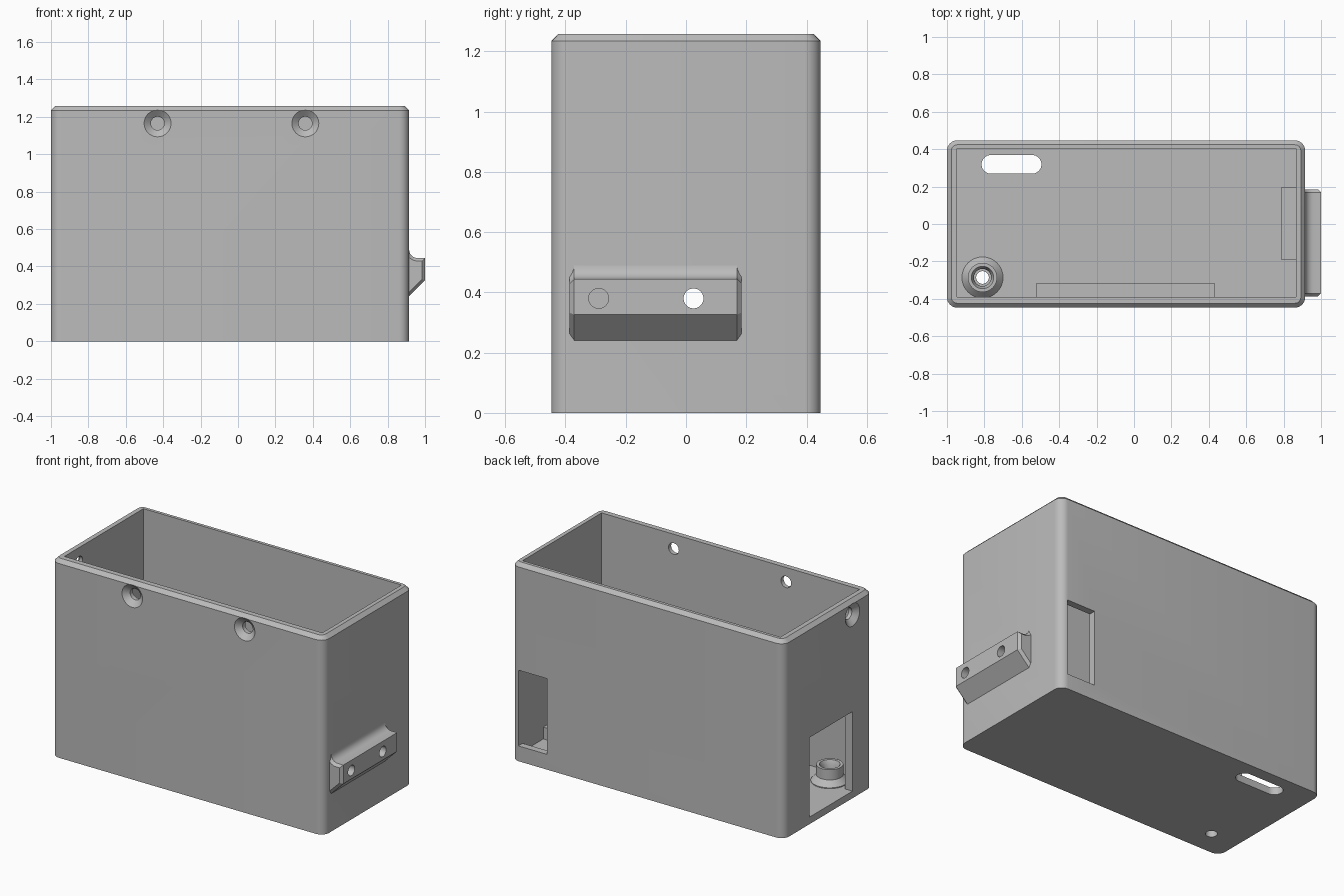
import bpy, bmesh, math
from mathutils import Matrix, Vector

cube = bpy.data.objects.get("Cube")
if cube:
    bpy.data.objects.remove(cube, do_unlink=True)

grey = bpy.data.materials.new("plain grey")
grey.use_nodes = True
GREY = (0.5, 0.5, 0.5, 1)
grey.diffuse_color = GREY
grey.node_tree.nodes["Principled BSDF"].inputs["Base Color"].default_value = GREY


def finish(name, bm):
    bmesh.ops.recalc_face_normals(bm, faces=bm.faces)
    mesh = bpy.data.meshes.new(name)
    bm.to_mesh(mesh)
    bm.free()
    mesh.materials.append(grey)
    obj = bpy.data.objects.new(name, mesh)
    bpy.context.collection.objects.link(obj)
    return obj


def box_mesh(lo, hi):
    bm = bmesh.new()
    lo, hi = Vector(lo), Vector(hi)
    bmesh.ops.create_cube(bm, size=1, matrix=Matrix.Translation((lo + hi) / 2)
                          @ Matrix.Diagonal((hi - lo).to_4d()))
    return bm


def box(name, lo, hi):
    return finish(name, box_mesh(lo, hi))


def lathe(name, profile, origin, axis, steps=40):
    """Closed solid turned from (radius, height) pairs along an axis."""
    bm = bmesh.new()
    turn = Matrix.Translation(origin) @ Vector(axis).to_track_quat('Z', 'Y').to_matrix().to_4x4()
    rings = []
    for r, h in profile:
        rings.append([bm.verts.new(turn @ Vector((r * math.cos(a), r * math.sin(a), h)))
                      for a in (2 * math.pi * i / steps for i in range(steps))])
    for a, b in zip(rings, rings[1:]):
        for i in range(steps):
            j = (i + 1) % steps
            bm.faces.new((a[i], a[j], b[j], b[i]))
    bm.faces.new(rings[0])
    bm.faces.new(rings[-1])
    return finish(name, bm)


def cut(target, cutters):
    bpy.context.view_layer.objects.active = target
    for c in cutters:
        mod = target.modifiers.new("cut", 'BOOLEAN')
        mod.operation, mod.solver, mod.object = 'DIFFERENCE', 'EXACT', c
        bpy.ops.object.modifier_apply(modifier=mod.name)


L, R, F, B, TOP, FLOOR = -1.0, 0.915, -0.447, 0.447, 1.257, 0.045

# Outer case: rounded upright corners and chamfered rim
bm = box_mesh((L, F, 0), (R, B, TOP))
upright = [e for e in bm.edges if abs(e.verts[0].co.z - e.verts[1].co.z) > 1]
bmesh.ops.bevel(bm, geom=upright, offset=0.055, segments=8, profile=0.5, affect='EDGES')
rim = [e for e in bm.edges if all(v.co.z > TOP - 0.001 for v in e.verts)]
bmesh.ops.bevel(bm, geom=rim, offset=0.023, segments=1, affect='EDGES')
case = finish("case", bm)


# Side bracket: wedge with concave top and chamfered ends
def bracket_profile(d):
    arc = [(0.96 + (0.045 + d) * math.cos(a), 0.49 + (0.045 + d) * math.sin(a))
           for a in (math.radians(270 - 15 * i) for i in range(7))]
    return [(0.89, 0.216 + 1.41 * d), (1 - d, 0.326 + 0.41 * d), (1 - d, 0.445 - d)] + arc + [(0.89, 0.49)]


bm = bmesh.new()
loops = [[bm.verts.new((x, y, z)) for x, z in bracket_profile(d)]
         for y, d in ((-0.387, 0.016), (-0.371, 0), (0.169, 0), (0.185, 0.016))]
for a, b in zip(loops, loops[1:]):
    for i in range(len(a)):
        j = (i + 1) % len(a)
        bm.faces.new((a[i], a[j], b[j], b[i]))
bm.faces.new(loops[0])
bm.faces.new(loops[-1])
bracket = finish("side_bracket", bm)

# Floor boss with stepped bore
BOSS = (-0.81, -0.286, 0)
boss = lathe("floor_boss", [(0.11, 0.03), (0.11, 0.05), (0.078, 0.085), (0.078, 0.15)], BOSS, (0, 0, 1))

# Inner stop blocks
box("front_stop", (-0.52, -0.41, 0.03), (0.43, -0.315, 0.12))
box("right_stop", (0.785, -0.19, 0.03), (0.885, 0.195, 0.12))

# Cutters
cavity = box("cavity_cutter", (-0.947, -0.39, FLOOR), (0.866, 0.404, 2))
side_window = box("side_window_cutter", (-1.1, -0.243, FLOOR), (-0.9, 0.188, 0.55))
back_window = box("back_window_cutter", (0.665, 0.38, 0.097), (0.8655, 0.6, 0.578))

slot_bm = box_mesh((-0.815, 0.269, -0.1), (-0.495, 0.369, 0.2))
ends = [e for e in slot_bm.edges if abs(e.verts[0].co.z - e.verts[1].co.z) > 0.1]
bmesh.ops.bevel(slot_bm, geom=ends, offset=0.0499, segments=8, profile=0.5, affect='EDGES')
slot = finish("slot_cutter", slot_bm)

SINK = [(0.076, -0.01), (0.072, 0.0), (0.036, 0.03), (0.036, 0.12)]
screws = [lathe("screw_cutter", SINK, (x, F, 1.165), (0, 1, 0)) for x in (-0.43, 0.36)]
screws.append(lathe("screw_cutter", SINK, (L, -0.243, 1.165), (1, 0, 0)))
bolts = [lathe("bolt_cutter", [(0.033, 0), (0.033, 0.3)], (0.8, y, 0.38), (1, 0, 0))
         for y in (-0.29, 0.025)]
bore = lathe("bore_cutter", [(0.034, -0.1), (0.034, 0.06), (0.046, 0.06),
                             (0.046, 0.12), (0.06, 0.15), (0.064, 0.16)], BOSS, (0, 0, 1))

cut(case, [cavity, side_window, back_window, slot, bore] + screws + bolts)
cut(bracket, bolts)
cut(boss, [bore])

for c in [cavity, side_window, back_window, slot, bore] + screws + bolts:
    bpy.data.objects.remove(c, do_unlink=True)

# Smooth the round surfaces, keep the edges sharp
for obj in (case, bracket, boss):
    bpy.ops.object.select_all(action='DESELECT')
    obj.select_set(True)
    bpy.context.view_layer.objects.active = obj
    bpy.ops.object.shade_smooth_by_angle(angle=math.radians(25))
